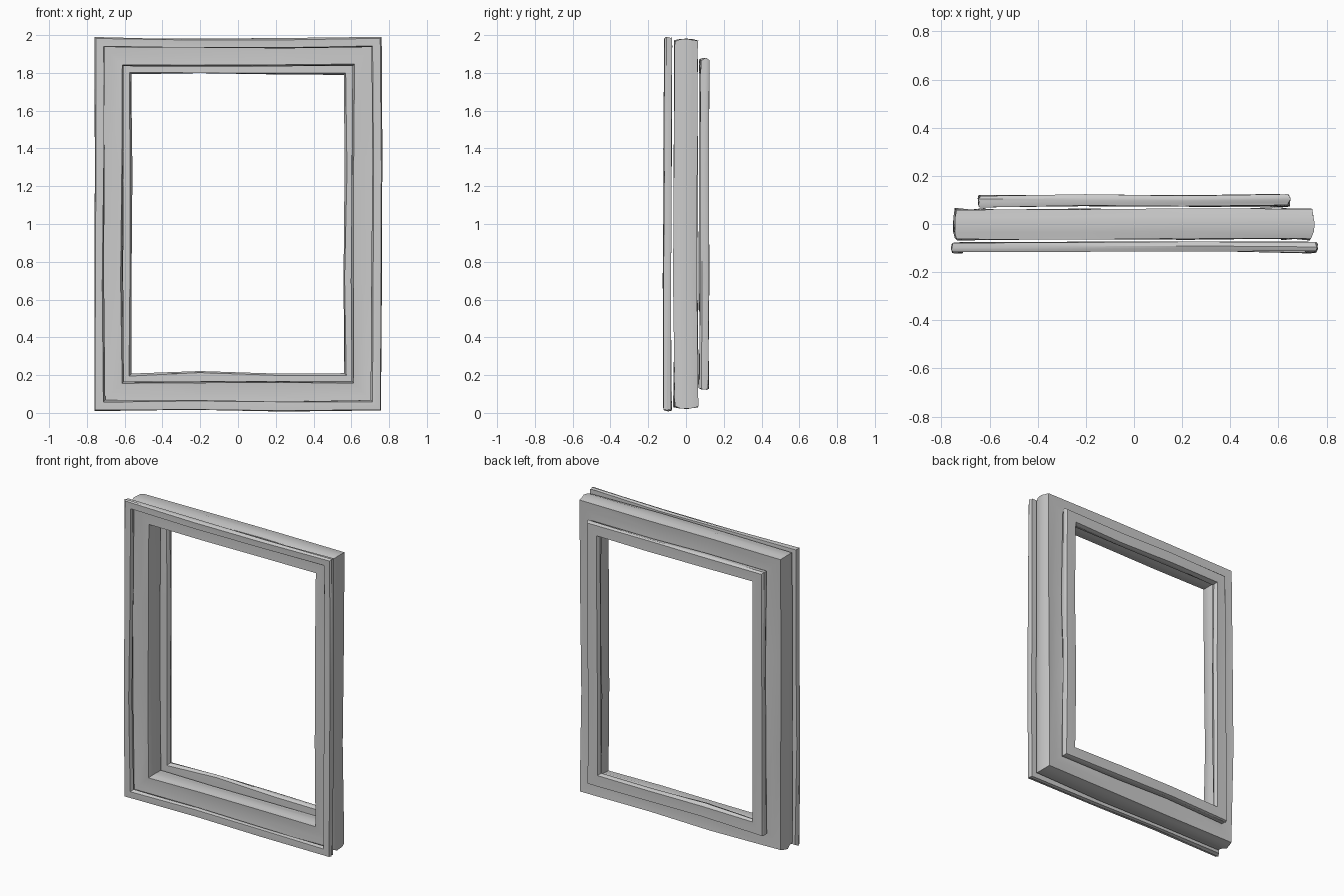
import bpy, bmesh, random

if "Cube" in bpy.data.objects:
    bpy.data.objects.remove(bpy.data.objects["Cube"])

random.seed(4)
CZ = 1.0


def ring_path():
    """Rectangle walk: 4 corners with two uneven joints on every side."""
    c = [(-1, -1), (1, -1), (1, 1), (-1, 1)]
    pts = []
    for i in range(4):
        a, b = c[i], c[(i + 1) % 4]
        n = (0, -1) if i == 0 else (1, 0) if i == 1 else (0, 1) if i == 2 else (-1, 0)
        pts.append((a, a))                      # mitred corner
        for t in (1 / 3, 2 / 3):
            p = (a[0] + (b[0] - a[0]) * t, a[1] + (b[1] - a[1]) * t)
            pts.append((p, n))                  # joint along the side
    return pts


def make_frame(name, hx, hz, profile, wob):
    """Sweep a closed (outward, y) profile around a slightly warped rectangle."""
    bm = bmesh.new()
    rings = []
    for k, (p, n) in enumerate(ring_path()):
        corner = k % 3 == 0
        shift = random.uniform(-wob, wob) * (0.4 if corner else 1)
        dy = random.uniform(-0.005, 0.005)
        ring = []
        for d, y in profile:
            j = random.uniform(-0.004, 0.004)
            o = d + shift + j
            ring.append(bm.verts.new((p[0] * hx + n[0] * o,
                                      y + dy + random.uniform(-0.002, 0.002),
                                      CZ + p[1] * hz + n[1] * o)))
        rings.append(ring)
    m = len(profile)
    for i, r in enumerate(rings):
        s = rings[(i + 1) % len(rings)]
        for k in range(m):
            bm.faces.new((r[k], r[(k + 1) % m], s[(k + 1) % m], s[k]))
    bmesh.ops.recalc_face_normals(bm, faces=bm.faces[:])
    me = bpy.data.meshes.new(name)
    bm.to_mesh(me)
    bm.free()
    ob = bpy.data.objects.new(name, me)
    bpy.context.collection.objects.link(ob)
    bpy.context.view_layer.objects.active = ob
    ob.select_set(True)
    bpy.ops.object.shade_smooth_by_angle(angle=0.6)
    ob.select_set(False)
    return ob


def bulged(half, y0, y1, bulge, dent=0.0):
    """Rectangular section with bulging inner/outer sides and dished faces."""
    ym = (y0 + y1) / 2
    q = (y1 - y0) / 4
    outer = [(half - bulge, y0), (half, ym - q), (half + bulge / 2, ym),
             (half, ym + q), (half - bulge, y1)]
    inner = [(-d, y) for d, y in reversed(outer)]
    return outer + [(0, y1 - dent)] + inner + [(0, y0 + dent)]


# deep middle casing
make_frame("main_frame", 0.675, 0.905, bulged(0.068, -0.063, 0.062, 0.006, 0.006), 0.006)
# thin front trim, larger than the casing
make_frame("front_trim", 0.733, 0.963, bulged(0.024, -0.117, -0.078, 0.004), 0.007)
# rear trim, set in from the casing
make_frame("rear_trim", 0.605, 0.833, bulged(0.039, 0.073, 0.119, 0.005), 0.009)
